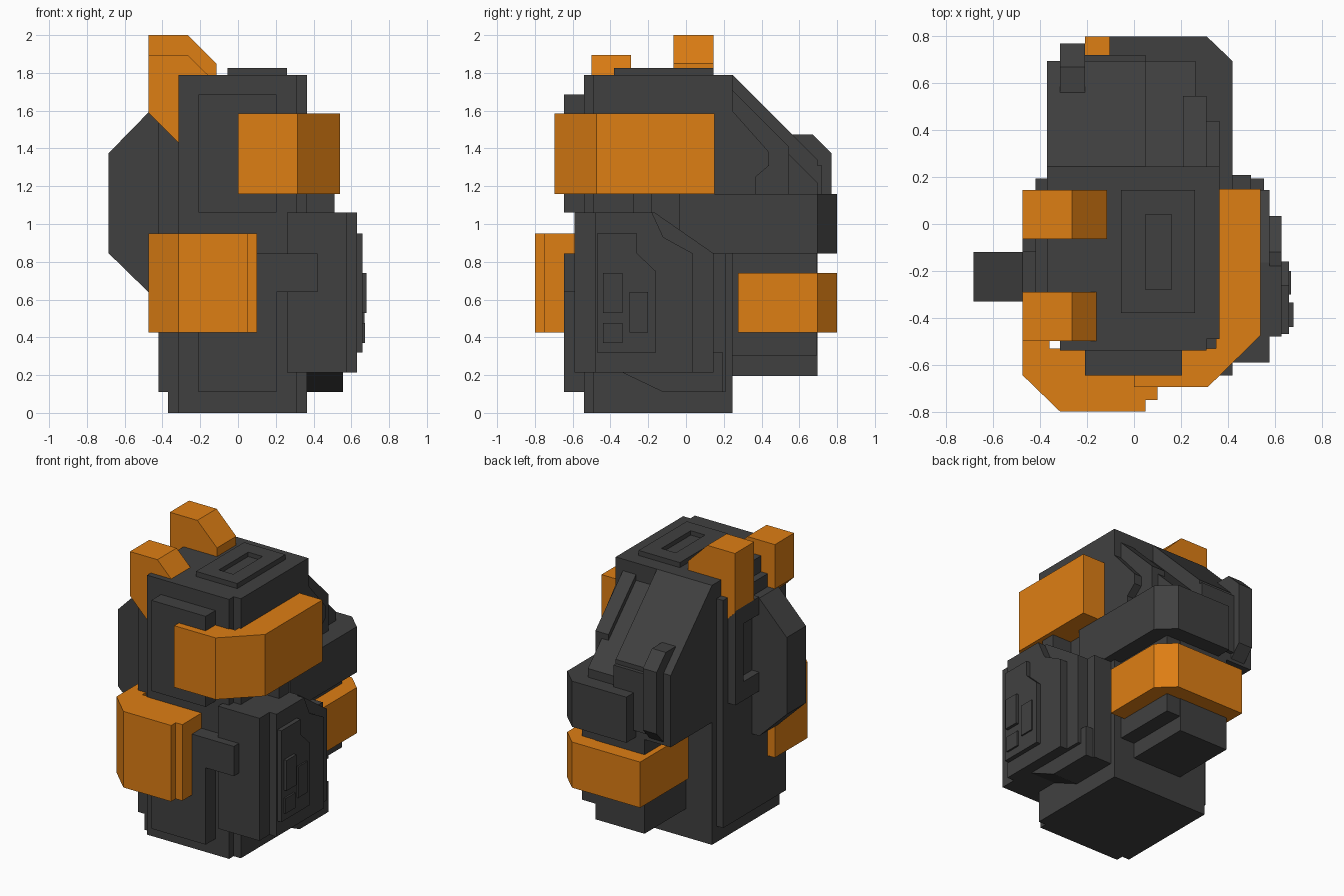
import bpy, bmesh
from mathutils import Vector

if "Cube" in bpy.data.objects:
    bpy.data.objects.remove(bpy.data.objects["Cube"])


def material(name, rgb):
    m = bpy.data.materials.new(name)
    m.diffuse_color = (*rgb, 1)
    m.use_nodes = True
    m.node_tree.nodes["Principled BSDF"].inputs["Base Color"].default_value = m.diffuse_color
    return m


DARK = material("charcoal", (0.051, 0.051, 0.051))
ORANGE = material("orange", (0.73, 0.21, 0.007))


def prism(name, axis, pts, lo, hi, mat=DARK):
    """Extrude a 2D outline along an axis: x uses (y,z), y uses (x,z), z uses (x,y)."""
    def place(a, b, t):
        return Vector({'x': (t, a, b), 'y': (a, t, b), 'z': (a, b, t)}[axis])
    bm = bmesh.new()
    base = bm.faces.new([bm.verts.new(place(a, b, lo)) for a, b in pts])
    ext = bmesh.ops.extrude_face_region(bm, geom=[base])
    verts = [g for g in ext['geom'] if isinstance(g, bmesh.types.BMVert)]
    bmesh.ops.translate(bm, verts=verts, vec=place(0, 0, hi - lo))
    bmesh.ops.recalc_face_normals(bm, faces=bm.faces)
    me = bpy.data.meshes.new(name)
    bm.to_mesh(me)
    bm.free()
    me.materials.append(mat)
    ob = bpy.data.objects.new(name, me)
    bpy.context.collection.objects.link(ob)
    return ob


def box(name, x, y, z, mat=DARK):
    return prism(name, 'z', [(x[0], y[0]), (x[1], y[0]), (x[1], y[1]), (x[0], y[1])], *z, mat)


# Central tower with notched front corners
prism("tower", 'z', [(-.37, .245), (-.37, -.49), (-.315, -.49), (-.315, -.54),
                     (.31, -.54), (.31, -.49), (.365, -.49), (.365, .245)], 0, 1.79)

# Raised top plate with a slot cut through it
top_plate = box("top_plate", (-.055, .26), (-.38, .145), (1.78, 1.825))
slot = box("slot_cutter", (.05, .16), (-.28, .04), (1.795, 1.9))
slot.hide_render = True
slot.hide_viewport = True
cut = top_plate.modifiers.new("slot", 'BOOLEAN')
cut.operation = 'DIFFERENCE'
cut.object = slot

# Front plates
box("upper_front_plate", (-.21, .205), (-.645, -.5), (1.06, 1.685))
prism("lower_front_bracket", 'y', [(-.21, .11), (.205, .11), (.205, .64), (.42, .64),
                                   (.42, .845), (-.21, .845)], -.645, -.5)

# Left side: plate, notched bracket and fin
box("left_plate", (-.42, -.36), (-.49, .195), (.11, 1.68))
prism("left_bracket", 'x', [(.14, .95), (-.12, .95), (-.12, 1.08), (.05, 1.08),
                            (.05, 1.48), (-.12, 1.48), (-.12, 1.6), (.14, 1.6)], -.475, -.4)
prism("left_fin", 'y', [(-.685, .845), (-.475, .64), (-.36, .64), (-.36, 1.59),
                        (-.475, 1.59), (-.685, 1.375)], -.33, -.12)

# Orange hooks over the left top edge
for name, y, top, tip in (("rear_hook", (-.065, .145), 2.0, -.115),
                          ("front_hook", (-.5, -.29), 1.895, -.155)):
    prism(name, 'y', [(-.475, 1.59), (-.315, 1.43), (-.315, 1.75), (tip, 1.75),
                      (tip, top - (tip + .265)), (-.265, top), (-.475, top)], *y, ORANGE)

# Orange wrap-around guards
prism("upper_guard", 'z', [(0, -.53), (0, -.695), (.315, -.695), (.54, -.475),
                           (.54, .15), (.35, .15), (.35, -.53)], 1.16, 1.585, ORANGE)
prism("lower_guard", 'z', [(-.36, -.29), (-.475, -.29), (-.475, -.645), (-.315, -.8),
                           (.05, -.8), (.05, -.75), (.1, -.75), (.1, -.53), (-.36, -.53)],
      .425, .95, ORANGE)
prism("rear_guard", 'z', [(-.21, .275), (.42, .275), (.42, .695), (.31, .8), (-.21, .8)],
      .425, .74, ORANGE)

# Rear collar block
prism("rear_collar", 'z', [(-.105, .24), (.3, .24), (.3, -.035), (.42, -.035),
                           (.42, .695), (.31, .8), (-.105, .8)], .845, 1.16)


def ramp(name, x, drop, back):
    s = 1.79 - drop
    prism(name, 'x', [(.2, .845), (back, .845), (back, s - (back - .245)),
                      (.245, s), (.2, s)], *x)


# Sloping back
ramp("back_slope_left", (-.37, .05), 0, .695)
ramp("back_slope_right", (.05, .262), .12, .695)
ramp("back_slope_rib", (.21, .31), .08, .545)
prism("back_side_plate", 'x', [(.2, 1.1), (.37, 1.1), (.37, 1.25), (.44, 1.31),
                               (.44, 1.38), (.245, 1.6), (.2, 1.6)], .26, .365)
box("back_panel", (-.21, .05), (.6, .72), (.9, 1.31))
prism("back_handle", 'x', [(.56, .95), (.68, .85), (.77, .95), (.77, 1.375),
                           (.67, 1.475), (.56, 1.475)], -.315, -.21)

# Blocks under the rear guard
box("rear_lower_block", (-.17, .205), (.2, .695), (.195, .85))
box("rear_upper_block", (-.105, .31), (.2, .69), (.3, .85))

# Right side module, stacked in layers
prism("right_module", 'x', [(-.59, .215), (.145, .215), (.145, .845), (-.165, 1.06),
                            (-.59, 1.06)], .26, .577)
prism("right_module_cover", 'x', [(-.48, .215), (.035, .215), (.035, .845), (-.12, .93),
                                  (-.18, 1.06), (-.48, 1.06)], .55, .63)
prism("right_module_panel", 'x', [(-.47, .32), (-.16, .32), (-.16, .75), (-.26, .845),
                                  (-.26, .95), (-.47, .95)], .6, .66)
for i, (y, z, x) in enumerate((((-.44, -.335), (.53, .74), .68),
                               ((-.3, -.2), (.425, .64), .67),
                               ((-.44, -.335), (.37, .475), .672))):
    box(f"panel_button_{i + 1}", (.65, x), y, z)

# Foot bracket, rear strip and neck under the upper guard
prism("right_foot", 'x', [(-.34, .215), (-.12, .11), (.195, .11), (.195, .32),
                          (-.34, .32)], .35, .555)
box("right_rear_strip", (.35, .5), (.03, .21), (.11, .845))
box("right_neck", (.35, .51), (-.28, -.18), (.95, 1.2))
